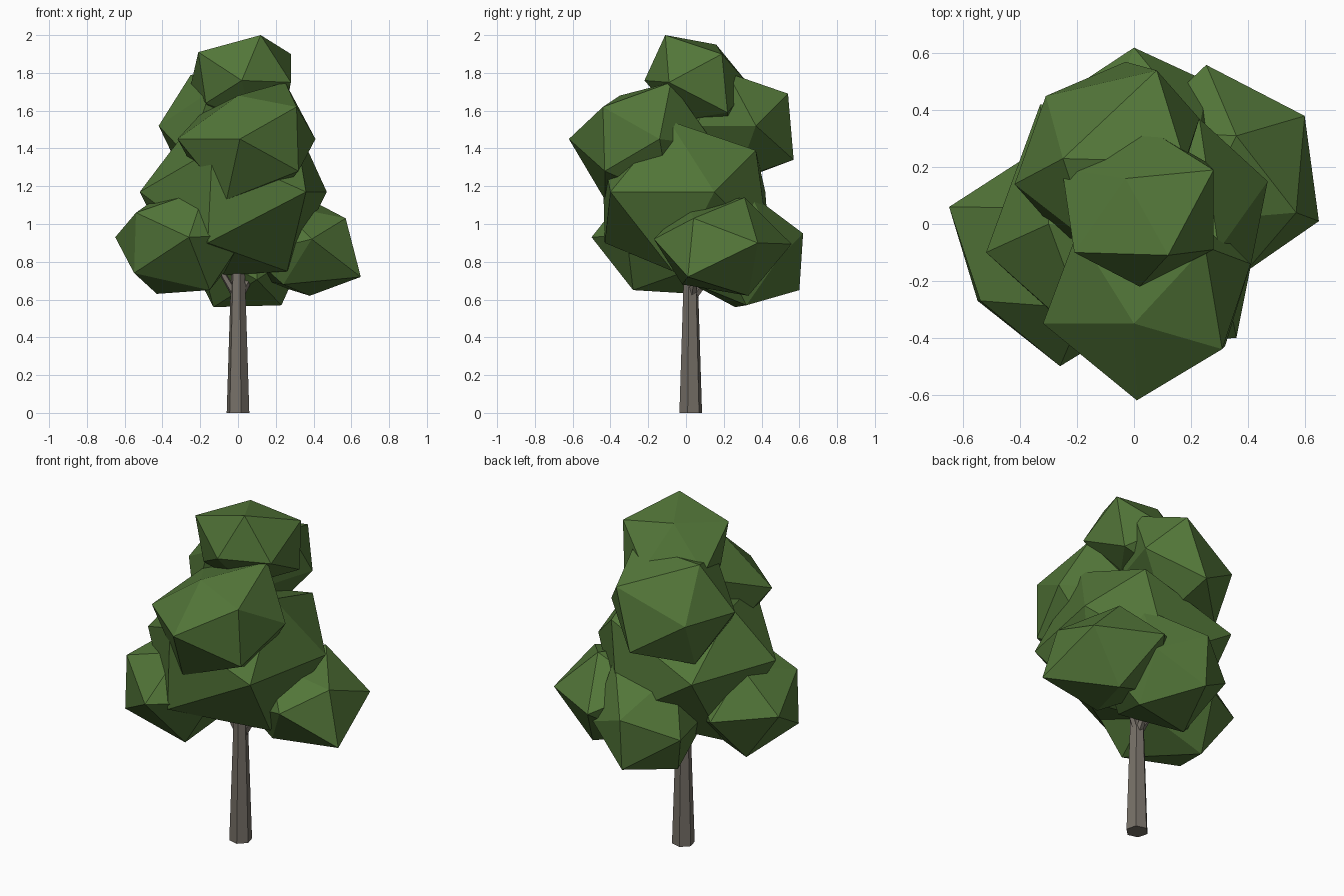
import bpy, bmesh
from math import radians
from mathutils import Matrix, Vector

cube = bpy.data.objects.get("Cube")
if cube:
    bpy.data.objects.remove(cube, do_unlink=True)


def make_material(name, color):
    mat = bpy.data.materials.new(name)
    mat.use_nodes = True
    mat.diffuse_color = color
    mat.node_tree.nodes["Principled BSDF"].inputs["Base Color"].default_value = color
    return mat


leaf_green = make_material("leaf green", (0.085, 0.18, 0.04, 1))
bark_grey = make_material("bark grey", (0.18, 0.16, 0.135, 1))


def add_object(name, bm, mat):
    bmesh.ops.recalc_face_normals(bm, faces=bm.faces)
    mesh = bpy.data.meshes.new(name)
    bm.to_mesh(mesh)
    bm.free()
    mesh.materials.append(mat)
    obj = bpy.data.objects.new(name, mesh)
    bpy.context.collection.objects.link(obj)
    return obj


def leaf_clump(name, center, face, pulls=()):
    """Skewed icosahedron set by its centre and one face.

    Each pull drags the nearest corner to a new place, for an uneven shape."""
    center = Vector(center)
    a, b, c = (Vector(p) - center for p in face)
    golden = (5 ** 0.5 - 1) / 2

    def across(p, q, r):
        # corner on the far side of edge p-q from r
        return (p + q) * golden - r

    half = [a, b, c, across(a, b, c), across(b, c, a), across(c, a, b)]
    points = [center + v for v in half] + [center - v for v in half]
    for target in map(Vector, pulls):
        nearest = min(points, key=lambda p: (p - target).length)
        nearest[:] = target
    bm = bmesh.new()
    for p in points:
        bm.verts.new(p)
    bmesh.ops.convex_hull(bm, input=bm.verts)
    return add_object(name, bm, leaf_green)


def limb(name, start, end, r_start, r_end, sides=6):
    """Tapered straight limb between two points."""
    start, end = Vector(start), Vector(end)
    axis = end - start
    bm = bmesh.new()
    bmesh.ops.create_cone(bm, cap_ends=True, segments=sides, radius1=r_start,
                          radius2=r_end, depth=axis.length,
                          matrix=Matrix.Rotation(radians(15), 4, "Z"))
    obj = add_object(name, bm, bark_grey)
    obj.rotation_mode = "QUATERNION"
    obj.rotation_quaternion = axis.to_track_quat("Z", "Y")
    obj.location = (start + end) / 2
    return obj


# Trunk and the short forks under the crown
limb("trunk", (0, 0.025, 0), (0, 0.025, 0.8), 0.062, 0.036)
for side, tip in (("left", (0.12, 0.06, 0.82)),
                  ("right", (-0.13, 0.02, 0.82)),
                  ("back", (0.02, 0.18, 0.8))):
    limb(side + "_branch", (0, 0.03, 0.6), tip, 0.022, 0.014, 5)

# Crown clumps, from the top down
leaf_clump("crown_top", (0.02, 0.06, 1.75),
           [(0.12, -0.11, 2.0), (-0.21, -0.1, 1.91), (-0.03, 0.16, 1.95)],
           [(0.02, -0.22, 1.76), (-0.17, -0.08, 1.64), (0.28, -0.09, 1.75),
            (0.28, 0.19, 1.9), (0.04, 0.34, 1.73)])
leaf_clump("crown_upper_front", (0.06, -0.23, 1.43),
           [(0.01, -0.62, 1.45), (-0.06, -0.43, 1.13), (0.32, -0.43, 1.28)],
           [(0, -0.35, 1.68), (0.31, -0.44, 1.62), (0.41, -0.14, 1.45),
            (0.25, -0.08, 1.75), (-0.32, -0.35, 1.45)])
leaf_clump("crown_upper_back", (-0.09, 0.25, 1.52),
           [(0.08, 0.54, 1.69), (-0.31, 0.45, 1.52), (-0.03, 0.57, 1.34)],
           [(-0.25, 0.23, 1.79), (-0.42, 0.14, 1.52), (-0.29, 0.33, 1.25),
            (0.23, 0.37, 1.52)])
leaf_clump("crown_middle", (0, 0, 1.13),
           [(0.36, -0.4, 1.17), (-0.16, -0.43, 0.9), (0.26, -0.07, 0.75)],
           [(0.47, 0.15, 1.17), (-0.52, -0.1, 1.17), (0.23, 0.37, 1.39),
            (-0.33, 0.42, 1.17), (-0.3, 0, 1.46)])
leaf_clump("crown_lower_right", (-0.3, -0.12, 0.91),
           [(-0.55, -0.27, 0.74), (-0.26, -0.5, 0.93), (-0.54, -0.27, 1.06)],
           [(-0.65, 0.06, 0.93), (-0.15, -0.28, 0.65), (-0.43, 0.05, 0.63)])
leaf_clump("crown_lower_left", (0.33, 0.17, 0.87),
           [(0.65, 0.01, 0.72), (0.6, 0.38, 0.9), (0.57, 0.04, 1.03)],
           [(0.39, -0.17, 0.92), (0.38, 0.33, 0.62), (0.24, -0.02, 0.68),
            (0.36, 0.31, 1.14)])
leaf_clump("crown_lower_back", (0.05, 0.3, 0.86),
           [(-0.13, 0.26, 0.56), (0.23, 0.32, 0.57), (0, 0.6, 0.65)],
           [(0, 0.62, 0.95), (0.26, 0.5, 0.83)])
